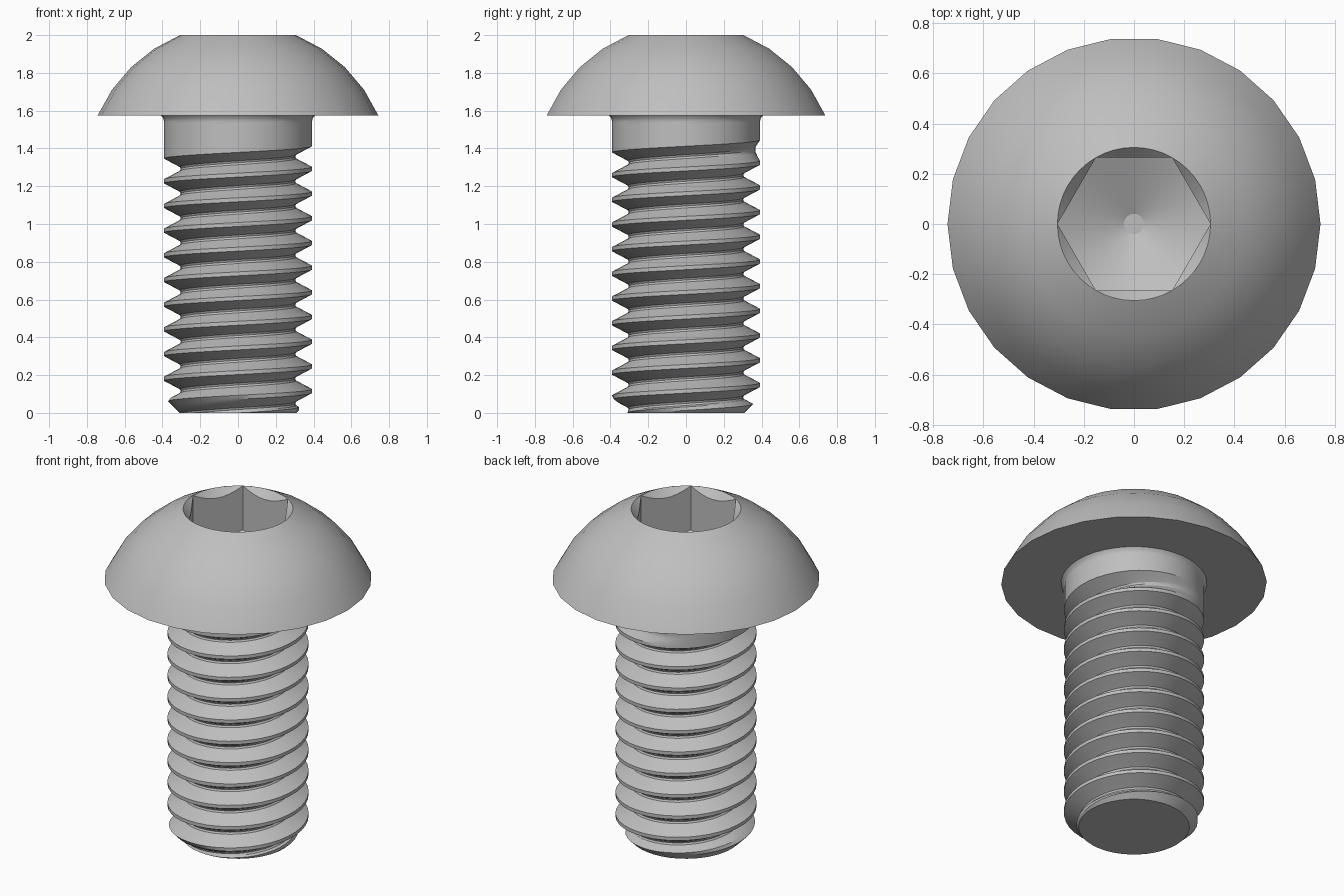
import bpy, bmesh
from math import pi, cos, sin, tan, radians

cube = bpy.data.objects.get("Cube")
if cube:
    bpy.data.objects.remove(cube, do_unlink=True)

steel = bpy.data.materials.new("plain_steel")
steel.use_nodes = True
GREY = (0.52, 0.52, 0.52, 1)
steel.diffuse_color = GREY
steel.node_tree.nodes["Principled BSDF"].inputs["Base Color"].default_value = GREY

TOP, SEAT = 2.0, 1.575          # head top and underside heights


def ring(bm, count, radius, height):
    """Closed loop of vertices; radius and height are functions of the angle."""
    angles = [2 * pi * i / count for i in range(count)]
    return [bm.verts.new((radius(a) * cos(a), radius(a) * sin(a), height(a))) for a in angles]


def circle(bm, count, r, z):
    return ring(bm, count, lambda a: r, lambda a: z)


def skin(bm, loops):
    for low, high in zip(loops, loops[1:]):
        n = len(low)
        for i in range(n):
            j = (i + 1) % n
            bm.faces.new((low[i], low[j], high[j], high[i]))


def finish(bm, name):
    bmesh.ops.recalc_face_normals(bm, faces=bm.faces)
    mesh = bpy.data.meshes.new(name)
    bm.to_mesh(mesh)
    bm.free()
    mesh.materials.append(steel)
    obj = bpy.data.objects.new(name, mesh)
    bpy.context.collection.objects.link(obj)
    bpy.ops.object.select_all(action='DESELECT')
    obj.select_set(True)
    bpy.context.view_layer.objects.active = obj
    bpy.ops.object.shade_smooth_by_angle(angle=radians(25))


# Domed head: circular arc revolved with 26 sides
bm = bmesh.new()
ARC_Z, ARC_R, STEPS = 1.248, 0.812, 4
dome = []
for k in range(STEPS + 1):
    a = radians(23.8 + (67.8 - 23.8) * k / STEPS)
    dome.append(circle(bm, 26, ARC_R * cos(a), ARC_Z + ARC_R * sin(a)))
for v in dome[0]:
    v.co.z = SEAT
for v in dome[-1]:
    v.co.z = TOP
skin(bm, dome)
bm.faces.new(dome[0])

# Hexagonal socket: conical countersink, flat walls, drilled cone floor
FLAT, MOUTH = 0.264, 0.305


def hexagon(a):
    return FLAT / cos((a % (pi / 3)) - pi / 6)


socket = [
    circle(bm, 48, MOUTH, TOP),
    ring(bm, 48, hexagon, lambda a: TOP - (MOUTH - hexagon(a)) * 1.1),
    ring(bm, 48, hexagon, lambda a: 1.73 - (MOUTH - hexagon(a)) * 0.5),
    circle(bm, 48, 0.04, 1.6),
]
skin(bm, socket)
bm.faces.new(socket[-1])
rims = [bm.edges.get((r[i], r[i - 1])) for r in (dome[-1], socket[0]) for i in range(len(r))]
bmesh.ops.bridge_loops(bm, edges=rims)
finish(bm, "button_head")

# Threaded shank: right-handed helical profile, chamfered tip, run-out under head
PITCH, MAJOR, TIP, COLLAR = 0.1307, 0.392, 0.31, 1.545
SIDES, TURNS = 40, 14
profile = [(-0.42, 0.308), (-0.36, 0.322), (-0.22, 0.357), (-0.08, MAJOR),
           (0.08, MAJOR), (0.22, 0.357), (0.36, 0.322), (0.42, 0.308), (0.5, 0.303)]
START = 0.05 - PITCH / 2        # crest height at angle zero
END = 2 * pi * 11 + 2 * pi / 3  # angle along the helix where the groove vanishes

bm = bmesh.new()
columns = []
for c in range(SIDES + 1):
    a = 2 * pi * c / SIDES
    points = []
    for turn in range(-2, TURNS):
        for offset, r in profile:
            z = START + PITCH * (turn + a / (2 * pi) + offset)
            # groove index: the lower half of a crest belongs to the groove beneath it
            travel = 2 * pi * (turn + (1 if offset > 0 else 0)) + a
            fade = min(1, max(0, (END - travel) / (pi / 2)))
            r = MAJOR - (MAJOR - r) * fade
            z = min(max(z, 0), COLLAR)
            if z == COLLAR:
                r = MAJOR
            points.append((min(r, TIP + z) if z > 0 else TIP, z))
    points += [(MAJOR + 0.004, 1.56), (MAJOR + 0.016, SEAT)]
    columns.append([bm.verts.new((r * cos(a), r * sin(a), z)) for r, z in points])

# Join the seam: one turn of the helix shifts the profile by one pitch
for left, right in zip(columns, columns[1:]):
    for i in range(len(left) - 1):
        bm.faces.new((left[i], right[i], right[i + 1], left[i + 1]))
bmesh.ops.remove_doubles(bm, verts=bm.verts, dist=0.0004)
tip_edges = [e for e in bm.edges if e.is_boundary and all(v.co.z < 0.001 for v in e.verts)]
bmesh.ops.contextual_create(bm, geom=tip_edges)
finish(bm, "threaded_shank")
